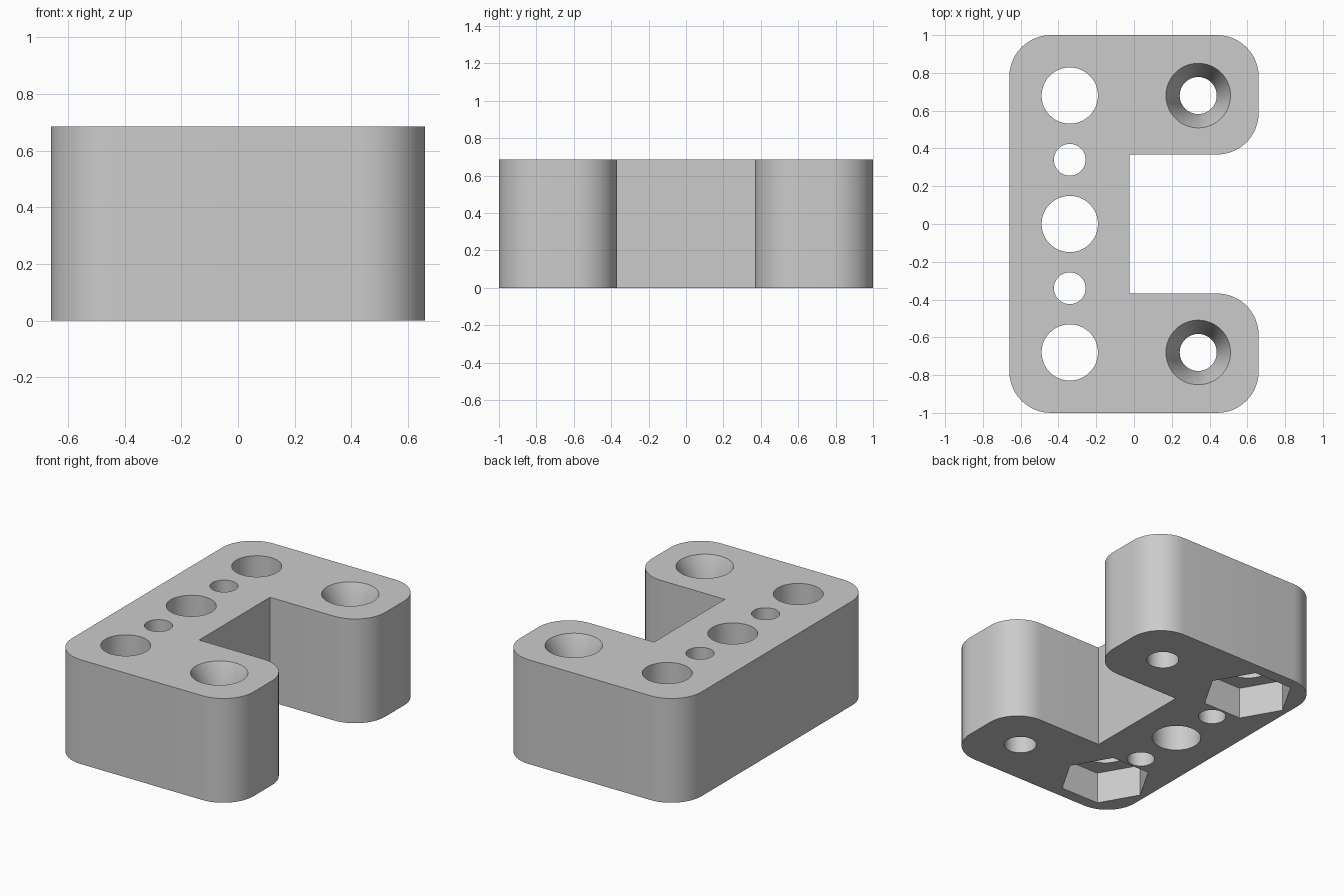
import bpy
import bmesh
from math import cos, sin, pi, radians
from mathutils import Vector

cube = bpy.data.objects.get("Cube")
if cube:
    bpy.data.objects.remove(cube, do_unlink=True)

HEIGHT = 0.685
CORNER = 0.22
SEGMENTS = 12
HOLE_X = 0.34
HOLE_Y = 0.68

grey = bpy.data.materials.new("light grey")
grey.use_nodes = True
grey.diffuse_color = (0.6, 0.6, 0.6, 1)
grey.node_tree.nodes["Principled BSDF"].inputs["Base Color"].default_value = (0.6, 0.6, 0.6, 1)


def loft(name, sections):
    """Closed solid through outlines given as (points, z), bottom to top."""
    bm = bmesh.new()
    rings = [[bm.verts.new((x, y, z)) for x, y in pts] for pts, z in sections]
    for low, high in zip(rings, rings[1:]):
        for i in range(len(low)):
            j = (i + 1) % len(low)
            bm.faces.new((low[i], low[j], high[j], high[i]))
    bm.faces.new(rings[0][::-1])
    bm.faces.new(rings[-1])
    mesh = bpy.data.meshes.new(name)
    bm.to_mesh(mesh)
    bm.free()
    obj = bpy.data.objects.new(name, mesh)
    bpy.context.collection.objects.link(obj)
    return obj


def circle(x, y, r, sides=64):
    return [(x + r * cos(2 * pi * i / sides), y + r * sin(2 * pi * i / sides))
            for i in range(sides)]


def rounded(x, y, start):
    """Quarter arc for a convex corner at (x, y), starting at an angle."""
    mid = Vector((cos(start + pi / 4), sin(start + pi / 4))) * CORNER * 2 ** 0.5
    return [(x - mid.x + CORNER * cos(start + i * pi / 2 / SEGMENTS),
             y - mid.y + CORNER * sin(start + i * pi / 2 / SEGMENTS))
            for i in range(SEGMENTS + 1)]


# C-shaped block: rounded outer corners, square notch between the arms
outline = (rounded(-0.66, -1, pi) + rounded(0.66, -1, -pi / 2)
           + rounded(0.66, -0.368, 0) + [(-0.025, -0.368), (-0.025, 0.368)]
           + rounded(0.66, 0.368, -pi / 2) + rounded(0.66, 1, 0)
           + rounded(-0.66, 1, pi / 2))
block = loft("mounting_block", [(outline, 0), (outline, HEIGHT)])
block.data.materials.append(grey)

cutters = []


def drill(name, x, y, steps, sides=64):
    cutters.append(loft(name, [(circle(x, y, r, sides), z) for r, z in steps]))


# Row of through holes along the spine
LOW, HIGH = -0.1, HEIGHT + 0.1
for y in (-HOLE_Y, 0, HOLE_Y):
    drill("large_bore", -HOLE_X, y, [(0.149, LOW), (0.149, HIGH)])
for side in (-1, 1):
    drill("small_bore", -HOLE_X, side * HOLE_Y / 2, [(0.084, LOW), (0.084, HIGH)])
    # Hexagonal nut pockets in the underside
    drill("nut_pocket", -HOLE_X, side * HOLE_Y, [(0.28, LOW), (0.28, 0.21)], 6)
    # Countersunk screw holes in the arms
    drill("screw_hole", HOLE_X, side * HOLE_Y,
          [(0.098, LOW), (0.098, HEIGHT - 0.17), (0.171, HEIGHT), (0.171, HIGH)])

for cutter in cutters:
    cutter.hide_render = True
    cut = block.modifiers.new(cutter.name, "BOOLEAN")
    cut.operation = "DIFFERENCE"
    cut.solver = "EXACT"
    cut.object = cutter

# Bake the cuts and discard the cutters
graph = bpy.context.evaluated_depsgraph_get()
baked = bpy.data.meshes.new_from_object(block.evaluated_get(graph))
block.modifiers.clear()
block.data = baked
for cutter in cutters:
    bpy.data.objects.remove(cutter, do_unlink=True)
baked.materials.clear()
baked.materials.append(grey)
for face in baked.polygons:
    face.material_index = 0

bpy.ops.object.select_all(action="DESELECT")
block.select_set(True)
bpy.context.view_layer.objects.active = block
bpy.ops.object.shade_smooth_by_angle(angle=radians(30))
